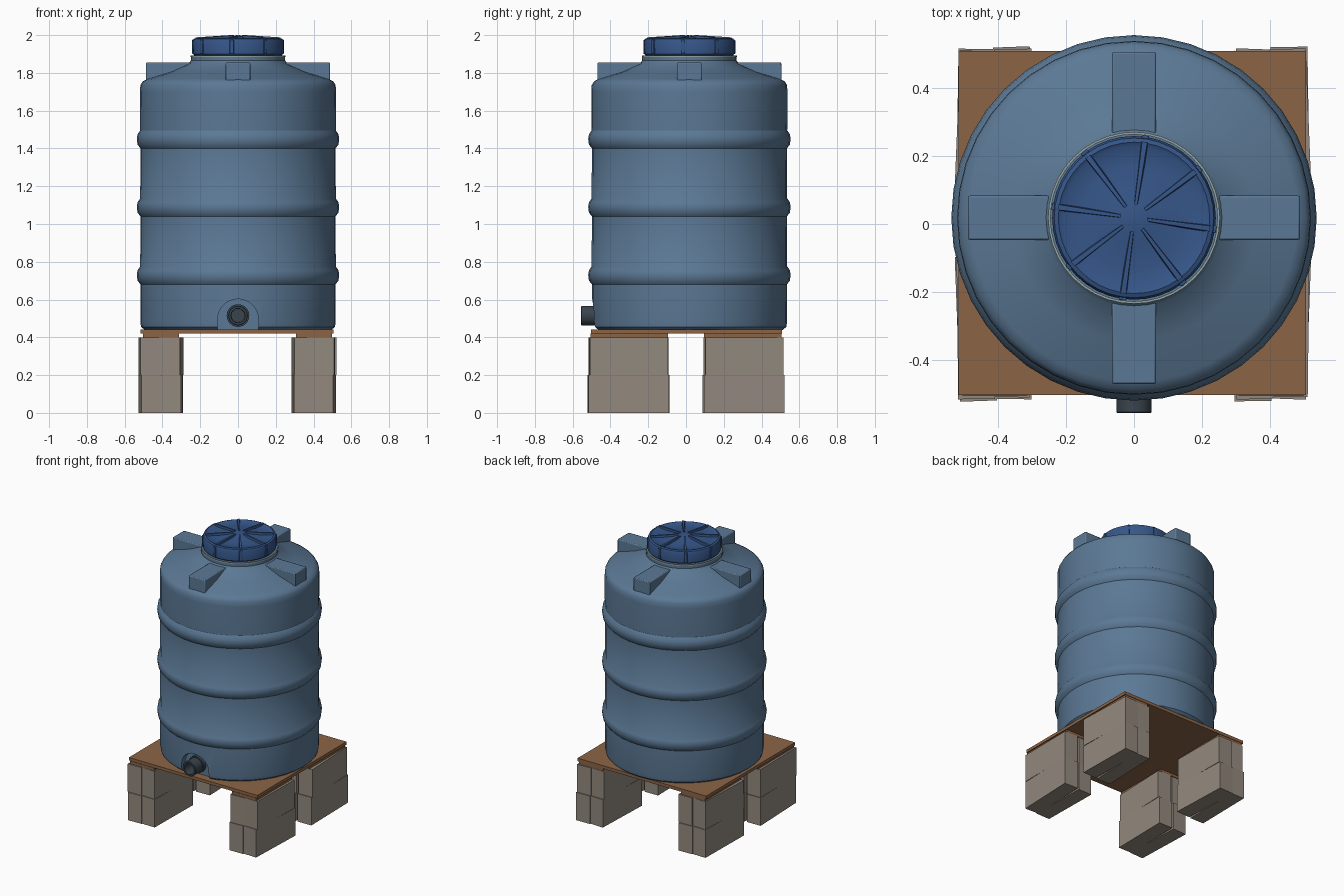
import bpy, bmesh, math
from mathutils import Matrix, Vector

if "Cube" in bpy.data.objects:
    bpy.data.objects.remove(bpy.data.objects["Cube"])

CY = 0.018  # tank axis in y


def mat(name, rgb):
    m = bpy.data.materials.new(name)
    m.diffuse_color = (*rgb, 1)
    m.use_nodes = True
    m.node_tree.nodes["Principled BSDF"].inputs["Base Color"].default_value = m.diffuse_color
    return m


BLUE = mat("tank blue", (0.105, 0.19, 0.30))
LID = mat("lid blue", (0.036, 0.093, 0.25))
PIPE = mat("dark pipe", (0.042, 0.058, 0.075))
WOOD = mat("brown board", (0.26, 0.13, 0.06))
STONE = mat("grey block", (0.29, 0.25, 0.21))
PALE = mat("pale seal", (0.30, 0.37, 0.35))


def finish(name, bm, material, angle=35, bevel=0):
    bmesh.ops.recalc_face_normals(bm, faces=bm.faces[:])
    me = bpy.data.meshes.new(name)
    bm.to_mesh(me)
    bm.free()
    ob = bpy.data.objects.new(name, me)
    bpy.context.collection.objects.link(ob)
    me.materials.append(material)
    if bevel:
        b = ob.modifiers.new("bevel", 'BEVEL')
        b.width, b.segments = bevel, 2
    smooth(ob, angle)
    return ob


def smooth(ob, angle=35):
    bpy.ops.object.select_all(action='DESELECT')
    ob.select_set(True)
    bpy.context.view_layer.objects.active = ob
    bpy.ops.object.shade_smooth_by_angle(angle=math.radians(angle))


def lathe(name, profile, n, material, M=Matrix(), angle=35, closed=False):
    """Spin (radius, height) points round z; open ends are capped."""
    bm = bmesh.new()
    rings = [[bm.verts.new(M @ Vector((r * math.cos(2 * math.pi * i / n),
                                       r * math.sin(2 * math.pi * i / n), z)))
              for i in range(n)] for r, z in profile]
    pairs = list(zip(rings, rings[1:]))
    if closed:
        pairs.append((rings[-1], rings[0]))
    for a, b in pairs:
        for i in range(n):
            j = (i + 1) % n
            bm.faces.new((a[i], a[j], b[j], b[i]))
    if not closed:
        bm.faces.new(rings[0])
        bm.faces.new(rings[-1])
    return finish(name, bm, material, angle)


def box(name, size, M, material, bevel=0):
    bm = bmesh.new()
    bmesh.ops.create_cube(bm, size=1, matrix=M @ Matrix.Diagonal((*size, 1)))
    return finish(name, bm, material, 35, bevel)


T = Matrix.Translation


def R(a, axis='Z'):
    return Matrix.Rotation(math.radians(a), 4, axis)


AXIS = T((0, CY, 0))

# tank shell with three raised bands, sloping shoulder and neck
prof = [(0.495, 0.44), (0.513, 0.455), (0.517, 0.48)]
for z in (0.73, 1.09, 1.45):
    prof += [(0.516, z - 0.05), (0.532, z - 0.03), (0.536, z), (0.532, z + 0.025), (0.518, z + 0.045)]
prof += [(0.519, 1.70), (0.517, 1.735), (0.505, 1.755), (0.48, 1.768), (0.36, 1.805),
         (0.262, 1.85), (0.25, 1.865), (0.25, 1.887)]
tank = lathe("tank_body", prof, 40, BLUE, AXIS)

# arched recess for the outlet
bm = bmesh.new()
arch = [(-0.108, 0.42), (0.108, 0.42)] + [
    (0.108 * math.cos(math.pi * i / 14), 0.495 + 0.108 * math.sin(math.pi * i / 14)) for i in range(15)]
f = bm.faces.new([bm.verts.new((x, -0.445, z)) for x, z in arch])
ex = bmesh.ops.extrude_face_region(bm, geom=[f])
bmesh.ops.translate(bm, vec=(0, -0.2, 0), verts=[v for v in ex["geom"] if isinstance(v, bmesh.types.BMVert)])
cutter = finish("recess_cutter", bm, BLUE)
cutter.hide_render = True
mod = tank.modifiers.new("recess", 'BOOLEAN')
mod.object, mod.operation, mod.solver = cutter, 'DIFFERENCE', 'EXACT'
bpy.context.view_layer.objects.active = tank
bpy.ops.object.modifier_apply(modifier="recess")
bpy.data.objects.remove(cutter)
smooth(tank)

# four lugs on the shoulder
for k in range(4):
    box(f"shoulder_lug_{k + 1}", (0.25, 0.13, 0.14),
        AXIS @ R(90 * k) @ T((0.362, 0, 1.785)), BLUE, 0.006)

# outlet pipe with hollow bore, axis along -y
lathe("outlet_pipe", [(0.052, 0), (0.052, 0.11), (0.049, 0.113), (0.038, 0.113), (0.036, 0.03), (0.001, 0.03)],
      24, PIPE, T((0, -0.442, 0.515)) @ R(90, 'X'))
lathe("outlet_collar", [(0.06, 0), (0.06, 0.03), (0.05, 0.03), (0.05, 0)], 24, PIPE,
      T((0, -0.447, 0.515)) @ R(90, 'X'), closed=True)

# pale seal ring and screw lid
lathe("neck_seal", [(0.245, 1.884), (0.252, 1.884), (0.252, 1.893), (0.245, 1.893)], 40, PALE, AXIS, closed=True)
lathe("lid", [(0.232, 1.893), (0.238, 1.90), (0.24, 1.965), (0.234, 1.98), (0.222, 1.985), (0.21, 1.978),
              (0.15, 1.978), (0.07, 1.985), (0.045, 1.991), (0.001, 1.993)], 40, LID, AXIS)
for k in range(8):
    spin = AXIS @ R(45 * k - 8)
    # tapered radial rib on top of the lid
    bm = bmesh.new()
    bmesh.ops.create_cube(bm, size=1)
    for v in bm.verts:
        out = v.co.x > 0
        top = v.co.z > 0
        w = (0.013 if out else 0.007) * (0.6 if top else 1)
        z = (1.988 if out else 2.0) if top else 1.965
        v.co = spin @ Vector((0.225 if out else 0.04, math.copysign(w, v.co.y), z))
    finish(f"lid_rib_{k + 1}", bm, LID)
    # grip on the lid side
    box(f"lid_grip_{k + 1}", (0.012, 0.022, 0.075), spin @ T((0.238, 0, 1.938)), LID, 0.003)

# plywood board
box("base_board", (1.02, 1.01, 0.022), T((-0.005, 0.003, 0.43)), WOOD)

# four pillars, each two layers of paired blocks laid slightly askew, with a wood packer
for i, (sx, sy) in enumerate([(-1, -1), (1, -1), (-1, 1), (1, 1)]):
    cx = sx * 0.405 - 0.003
    for layer in range(2):
        for s in (-1, 1):
            a = 1.5 * s * sy + (0.8 if layer else -0.6) * sx
            box(f"block_{i + 1}_{layer + 1}_{'left' if s < 0 else 'right'}",
                (0.108, 0.425 - 0.012 * layer, 0.2),
                T((cx + s * 0.056, sy * 0.304 + s * 0.003, 0.1 + 0.2 * layer)) @ R(a), STONE)
    box(f"packer_{i + 1}", (0.19, 0.41, 0.02), T((cx, sy * 0.3, 0.41)), WOOD)
